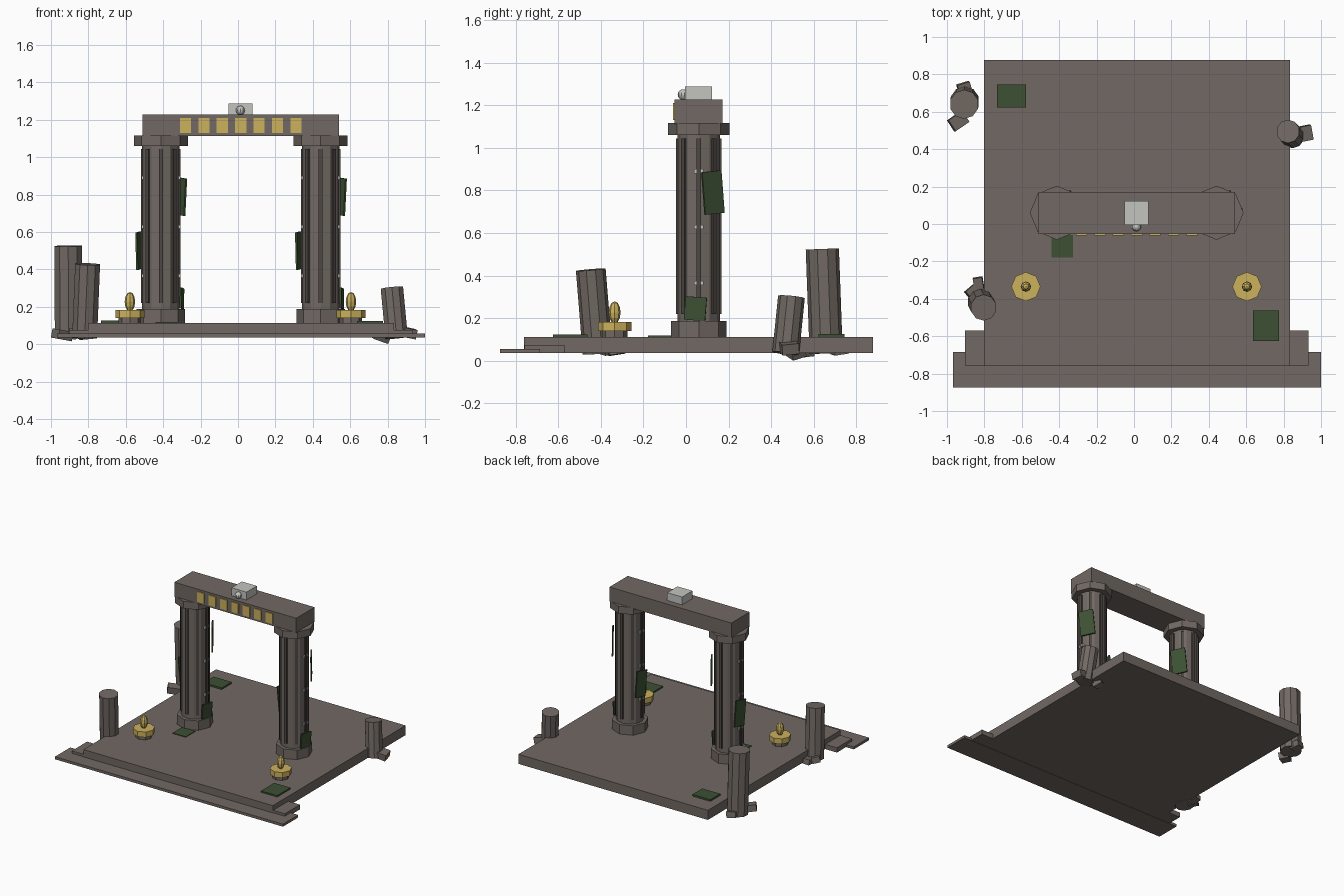
import bpy, bmesh, math
from mathutils import Vector, Matrix, Euler

if "Cube" in bpy.data.objects:
    bpy.data.objects.remove(bpy.data.objects["Cube"])


def material(name, rgb):
    m = bpy.data.materials.new(name)
    m.diffuse_color = (*rgb, 1)
    m.use_nodes = True
    m.node_tree.nodes["Principled BSDF"].inputs["Base Color"].default_value = m.diffuse_color
    return m


STONE = material("weathered stone", (0.165, 0.14, 0.125))
DARK = material("dark flute stone", (0.075, 0.064, 0.058))
GOLD = material("gold", (0.60, 0.44, 0.11))
MOSS = material("moss green", (0.045, 0.08, 0.033))
WHITE = material("pale marble", (0.55, 0.56, 0.53))


def finish(bm, name, mat, matrix=None):
    if matrix:
        bm.transform(matrix)
    me = bpy.data.meshes.new(name)
    bm.to_mesh(me)
    bm.free()
    me.materials.append(mat)
    ob = bpy.data.objects.new(name, me)
    bpy.context.collection.objects.link(ob)
    return ob


def box(name, center, size, mat, rot=(0, 0, 0)):
    bm = bmesh.new()
    bmesh.ops.create_cube(bm, size=1)
    m = (Matrix.Translation(center) @ Euler(rot).to_matrix().to_4x4()
         @ Matrix.Diagonal((*size, 1)))
    return finish(bm, name, mat, m)


def span(name, lo, hi, mat):
    lo, hi = Vector(lo), Vector(hi)
    return box(name, (lo + hi) / 2, hi - lo, mat)


def drum(name, a, b, r, sides, mat):
    # prism running from point a to point b
    a, b = Vector(a), Vector(b)
    d = b - a
    bm = bmesh.new()
    bmesh.ops.create_cone(bm, cap_ends=True, segments=sides, radius1=r, radius2=r, depth=d.length)
    rot = Vector((0, 0, 1)).rotation_difference(d).to_matrix().to_4x4()
    return finish(bm, name, mat, Matrix.Translation((a + b) / 2) @ rot)


def ball(name, center, radii, mat, u=8, v=6):
    bm = bmesh.new()
    bmesh.ops.create_uvsphere(bm, u_segments=u, v_segments=v, radius=1)
    return finish(bm, name, mat, Matrix.Translation(center) @ Matrix.Diagonal((*radii, 1)))


# Platform and two front steps
span("platform", (-0.803, -0.76, 0.038), (0.833, 0.877, 0.113), STONE)
span("upper_step", (-0.904, -0.757, 0.038), (0.934, -0.57, 0.075), STONE)
span("lower_step", (-0.969, -0.873, 0.036), (0.999, -0.685, 0.056), STONE)

CX, CY = 0.0145, 0.06

# Pillars, each with base, shaft, flutes, capital, ivy and marble chips
for side, px in (("left", CX - 0.427), ("right", CX + 0.427)):
    drum(side + "_base", (px, CY, 0.112), (px, CY, 0.187), 0.13, 8, STONE)
    drum(side + "_shaft", (px, CY, 0.18), (px, CY, 1.065), 0.1, 12, STONE)
    drum(side + "_capital", (px, CY, 1.06), (px, CY, 1.116), 0.1445, 8, STONE)
    for i in range(8):
        a = i * math.pi / 4
        box(f"{side}_flute_{i}", (px + 0.098 * math.cos(a), CY + 0.098 * math.sin(a), 0.632),
            (0.016, 0.022, 0.825), DARK, (0, 0, a))
    # ivy plates: angle, distance, height, width, length, roll
    for i, (deg, d, z, w, h, roll) in enumerate(((33, 0.122, 0.79, 0.108, 0.2, 0.09),
                                                 (165, 0.122, 0.5, 0.09, 0.2, -0.09),
                                                 (-8, 0.114, 0.245, 0.1, 0.11, -0.08))):
        a = math.radians(deg)
        box(f"{side}_ivy_{i}", (px + d * math.cos(a), CY + d * math.sin(a), z),
            (0.01, w, h), MOSS, (roll, 0, a))
    for s in (-1, 1):
        for z in (0.366, 0.628, 0.89):
            box(side + "_marble_chip", (px + s * 0.098, CY, z), (0.012, 0.045, 0.02), WHITE)

# Lintel with gold stripes
span("lintel", (CX - 0.526, -0.054, 1.113), (CX + 0.526, 0.172, 1.227), STONE)
for i in range(7):
    box(f"lintel_stripe_{i}", (CX + (i - 3) * 0.0985, -0.056, 1.17), (0.06, 0.009, 0.08), GOLD)

# Marble block and knob on top of the lintel
span("marble_block", (-0.052, -0.005, 1.225), (0.077, 0.122, 1.288), WHITE)
ball("marble_knob", (0.0125, -0.014, 1.25), (0.025, 0.025, 0.025), WHITE, 10, 8)

# Gold lamps
for side, x in (("left", -0.578), ("right", 0.604)):
    drum(side + "_lamp_foot", (x, -0.335, 0.11), (x, -0.335, 0.142), 0.06, 8, STONE)
    drum(side + "_lamp_dish", (x, -0.335, 0.141), (x, -0.335, 0.183), 0.078, 8, GOLD)
    ball(side + "_lamp_flame", (x, -0.335, 0.227), (0.028, 0.028, 0.052), GOLD)

# Moss patches on the platform
span("moss_back", (-0.732, 0.623, 0.11), (-0.577, 0.745, 0.126), MOSS)
span("moss_middle", (-0.44, -0.178, 0.11), (-0.327, -0.06, 0.118), MOSS)
span("moss_front", (0.636, -0.625, 0.11), (0.776, -0.462, 0.124), MOSS)

# Broken columns leaning around the edges
drum("broken_column_front", (-0.82, -0.415, 0.035), (-0.804, -0.447, 0.428), 0.07, 10, STONE)
drum("broken_column_back", (-0.905, 0.658, 0.035), (-0.908, 0.64, 0.525), 0.078, 10, STONE)
drum("broken_column_right", (0.848, 0.468, 0.036), (0.823, 0.495, 0.3), 0.063, 10, STONE)

# Rubble at the column feet
rubble = (
    ((-0.94, 0.55, 0.05), (0.09, 0.07, 0.05), (0.1, 0.15, 0.6)),
    ((-0.905, 0.72, 0.055), (0.07, 0.07, 0.045), (0.15, 0.1, 0.3)),
    ((-0.83, -0.325, 0.05), (0.05, 0.08, 0.04), (0.15, -0.1, 0.15)),
    ((-0.86, -0.37, 0.055), (0.06, 0.07, 0.045), (0.1, 0.2, 0.7)),
    ((0.915, 0.485, 0.06), (0.07, 0.08, 0.05), (0.1, 0.2, 0.2)),
    ((0.765, 0.51, 0.056), (0.09, 0.07, 0.07), (0.3, 0.3, 0.5)),
)
for i, (c, s, r) in enumerate(rubble):
    box(f"rubble_{i}", c, s, STONE, r)
